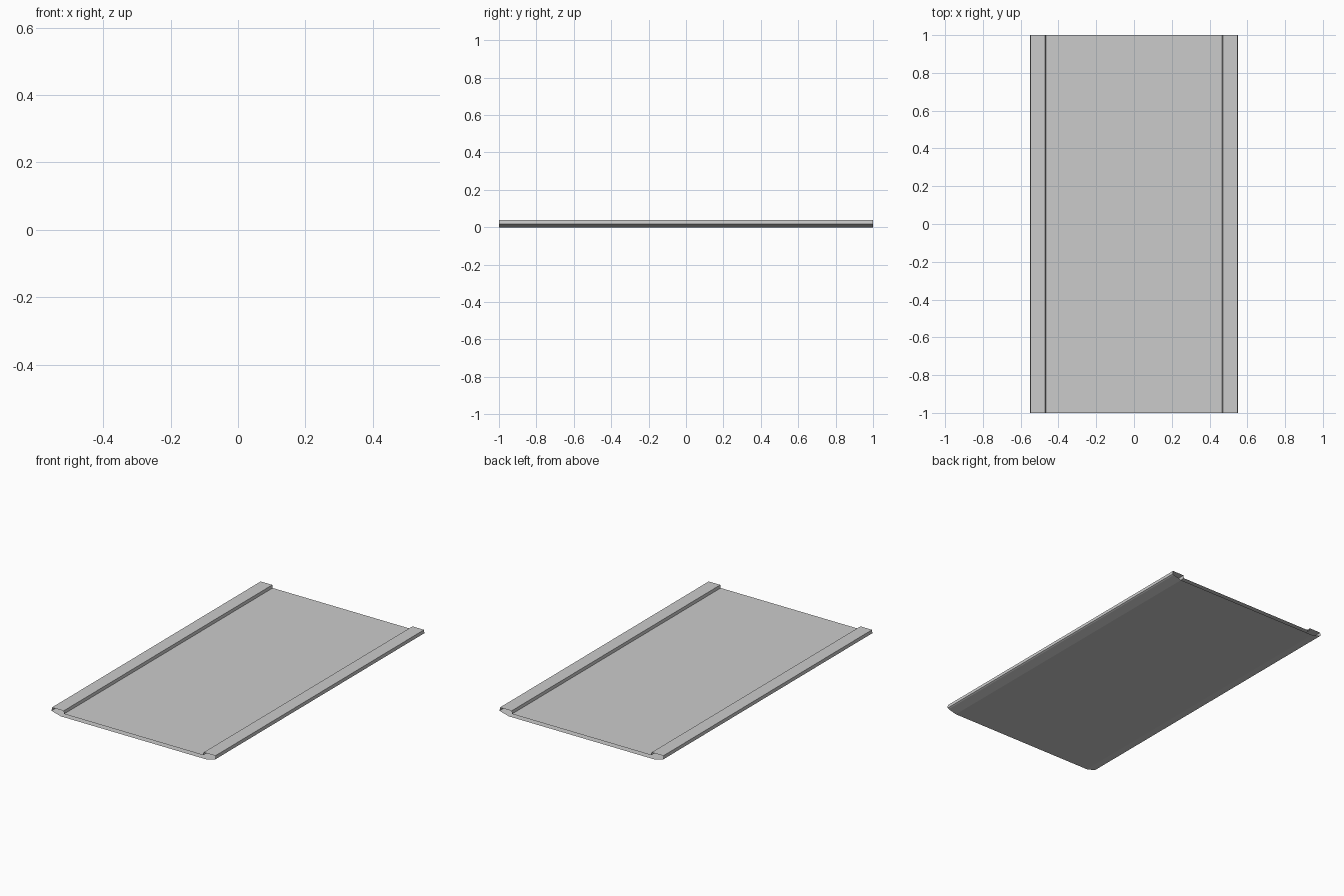
import bpy, bmesh

if "Cube" in bpy.data.objects:
    bpy.data.objects.remove(bpy.data.objects["Cube"])

HALF_LENGTH = 1.0

# Right half of the hollow deck cross-section (x, z), from road surface round to the underside
half = [
    (0.467, 0.020),   # foot of kerb
    (0.470, 0.038),   # kerb top
    (0.548, 0.038),   # outer edge of raised side strip
    (0.550, 0.018),   # bottom of outer face
    (0.542, 0.014),   # small chamfer
    (0.488, 0.000),   # undercut down to the flat underside
]
profile = half + [(-x, z) for x, z in reversed(half)]

# Slab with raised side strips: the profile swept along y, ends left open
bm = bmesh.new()
front = [bm.verts.new((x, -HALF_LENGTH, z)) for x, z in profile]
back = [bm.verts.new((x, HALF_LENGTH, z)) for x, z in profile]
n = len(profile)
for i in range(n):
    j = (i + 1) % n
    # winding gives outward normals for a clockwise profile
    bm.faces.new((front[i], back[i], back[j], front[j]))
for f in bm.faces:
    c = f.calc_center_median()
    c.z -= 0.015
    c.y = 0
    f.normal_update()
    if f.normal.dot(c) < 0 and abs(f.normal.x) < 0.9:
        f.normal_flip()

# Keep kerb and outer faces consistent with their neighbours
kerb_fix = []
for f in bm.faces:
    c = f.calc_center_median()
    if abs(f.normal.x) > 0.9:
        outer = abs(c.x) > 0.5
        outward = f.normal.x * c.x > 0
        if outer != outward:
            kerb_fix.append(f)
for f in kerb_fix:
    f.normal_flip()

mesh = bpy.data.meshes.new("deck_slab")
bm.to_mesh(mesh)
bm.free()
deck = bpy.data.objects.new("deck_slab", mesh)
bpy.context.collection.objects.link(deck)
